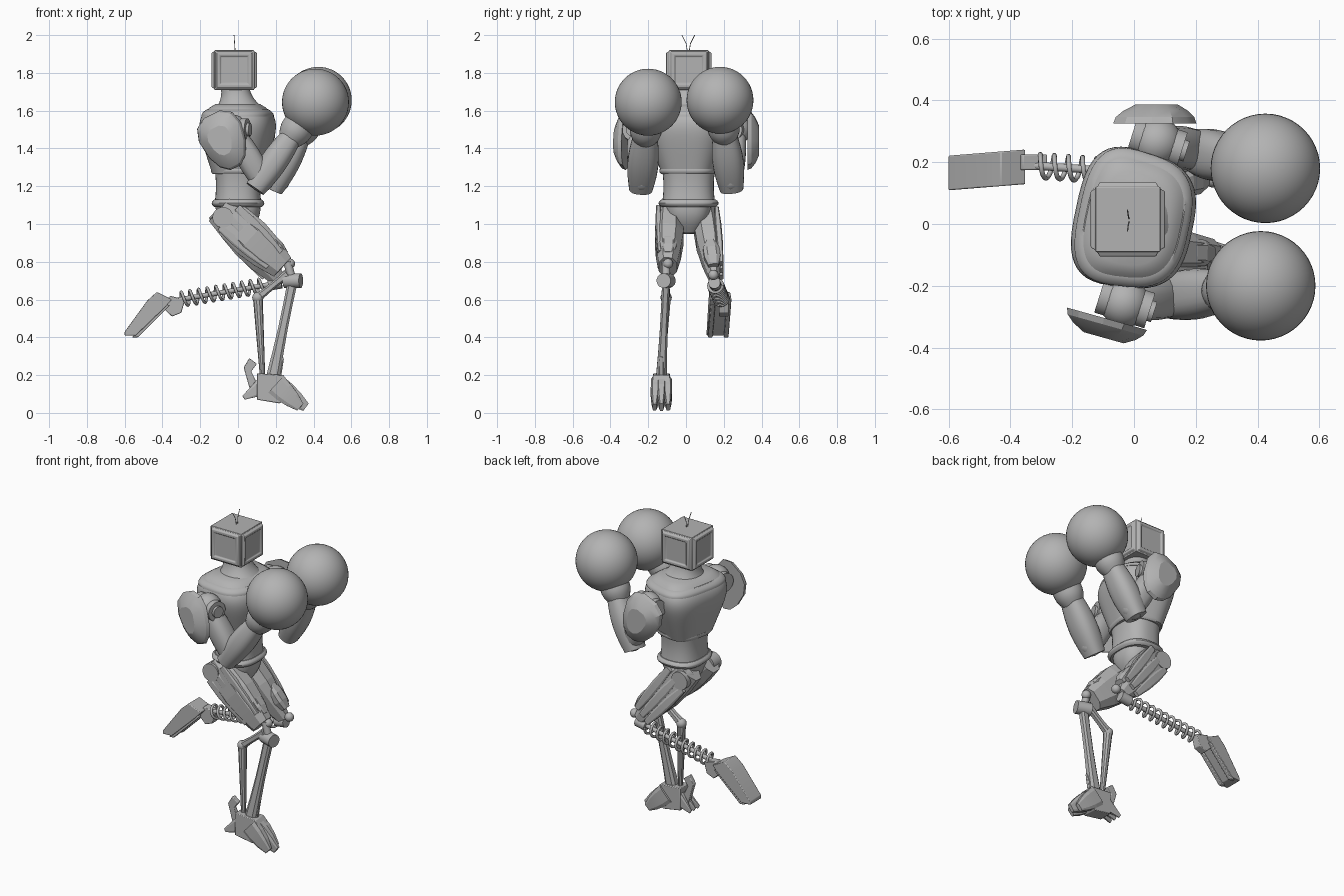
import bpy, bmesh, math
from mathutils import Vector, Matrix

cube = bpy.data.objects.get("Cube")
if cube:
    bpy.data.objects.remove(cube, do_unlink=True)

grey = (.45, .45, .45, 1)
material = bpy.data.materials.new("plain grey")
material.use_nodes = True
material.diffuse_color = grey
material.node_tree.nodes["Principled BSDF"].inputs["Base Color"].default_value = grey


def finish(name, bm, smooth_angle=35, bevel=0):
    """Turn a bmesh into a shaded object."""
    bmesh.ops.recalc_face_normals(bm, faces=bm.faces)
    mesh = bpy.data.meshes.new(name)
    bm.to_mesh(mesh)
    bm.free()
    mesh.materials.append(material)
    part = bpy.data.objects.new(name, mesh)
    bpy.context.collection.objects.link(part)
    if bevel:
        modifier = part.modifiers.new("bevel", "BEVEL")
        modifier.width, modifier.segments = bevel, 2
    bpy.ops.object.select_all(action="DESELECT")
    part.select_set(True)
    bpy.context.view_layer.objects.active = part
    bpy.ops.object.shade_smooth_by_angle(angle=math.radians(smooth_angle))


def taper(base, tip, bulge=0, wide=1):
    """Size rule: half height and half width at a fraction along a part."""
    def size(f):
        radius = base + (tip - base) * f + bulge * math.sin(math.pi * f)
        return radius, radius * wide
    return size


def loft(name, start, end, size, steps=1, sides=24, power=2, egg=0, turn=0, smooth_angle=35):
    """Skin superellipse rings along a straight axis, sized by a rule."""
    start, end = Vector(start), Vector(end)
    axis = (end - start).normalized()
    guide = Vector((1, 0, 0)) if abs(axis.y) > .8 else Vector((0, 1, 0))
    across = (guide - axis * guide.dot(axis)).normalized()
    upward = axis.cross(across)
    spin = Matrix.Rotation(math.radians(turn), 3, axis)
    bm, rings = bmesh.new(), []
    for step in range(steps + 1):
        height, width = size(step / steps)
        ring = []
        for i in range(sides):
            angle = math.tau * (i + .5) / sides
            u, v = (math.copysign(abs(w) ** (2 / power), w)
                    for w in (math.cos(angle), math.sin(angle)))
            offset = upward * height * v + across * width * u * (1 + egg * v)
            ring.append(bm.verts.new(start.lerp(end, step / steps) + spin @ offset))
        rings.append(ring)
    for low, high in zip(rings, rings[1:]):
        for i in range(sides):
            bm.faces.new((low[i - 1], low[i], high[i], high[i - 1]))
    bm.faces.new(rings[0])
    bm.faces.new(rings[-1])
    finish(name, bm, smooth_angle)


def rod(name, start, end, radius, sides=16):
    loft(name, start, end, taper(radius, radius), sides=sides)


def ball(name, centre, radius, segments=20):
    bm = bmesh.new()
    bmesh.ops.create_uvsphere(bm, u_segments=segments, v_segments=segments // 2,
                              radius=radius, matrix=Matrix.Translation(centre))
    finish(name, bm, 60)


def plate(name, outline, y, half_width, slant=0):
    """Extrude a side outline across y; slant drifts it sideways along x."""
    bm = bmesh.new()
    near, far = ([bm.verts.new((x, y + half + slant * (x - outline[0][0]), z)) for x, z in outline]
                 for half in (-half_width, half_width))
    bm.faces.new(near)
    bm.faces.new(far)
    for i in range(len(outline)):
        bm.faces.new((near[i - 1], near[i], far[i], far[i - 1]))
    finish(name, bm, 20, .004)


def tube(name, points, radius):
    curve = bpy.data.curves.new(name, "CURVE")
    curve.dimensions, curve.bevel_depth, curve.bevel_resolution = "3D", radius, 2
    curve.use_fill_caps = True
    spline = curve.splines.new("POLY")
    spline.points.add(len(points) - 1)
    for target, point in zip(spline.points, points):
        target.co = (*point, 1)
    curve.materials.append(material)
    bpy.context.collection.objects.link(bpy.data.objects.new(name, curve))


# Head: box with raised frames and shallow panels on its four sides
bm = bmesh.new()
bmesh.ops.create_cube(bm, size=.21, matrix=Matrix.Translation((-.02, .015, 1.815)))
walls = [f for f in bm.faces if abs(f.normal.z) < .5]
for inset, depth in ((.008, 0), (.012, .015), (.02, 0), (.01, -.008)):
    bmesh.ops.inset_individual(bm, faces=walls, thickness=inset, depth=depth)
finish("head", bm, 20, .006)
for side in (-1, 1):
    root = Vector((-.015, .012 + side * .004, 1.91))
    tube("antenna", [root + Vector((-.006 * f, side * .03 * f * f, .09 * f))
                     for f in (0, .5, 1)], .002)


# Torso: flared neck, twisted chest with collar, abdomen, belt and pelvis
def neck_size(f):
    radius = .075 + .07 * (1 - f) ** 2
    return radius, radius


def chest_size(f):
    shoulder = .13 * f ** 6
    return .13 + .11 * f - shoulder, .143 + .135 * f - shoulder


def spine(z):
    return 0, .014, z


twist = -12
loft("neck", (0, .012, 1.59), (-.015, .012, 1.72), neck_size, 8, 32, 2.2)
loft("chest", spine(1.27), spine(1.635), chest_size, 20, 48, 3, .08, twist)
loft("collar", spine(1.57), spine(1.605), taper(.18, .156, .008, 1.22), 4, 48, 3, .08, twist)
loft("chest_rim", spine(1.265), spine(1.29), taper(.13, .137, .004, 1.1), 4, 48, 2.8, turn=twist)
loft("abdomen", spine(1.1), spine(1.3), taper(.125, .125, -.008, 1.14), 8, 40, 2.5)
loft("belt", spine(1.09), spine(1.13), taper(.126, .126, .014, 1.14), 6, 40, 2.5)
loft("pelvis", (.01, .01, .95), spine(1.1), taper(.05, .12, .02, 1), 6, 32, 2.5)

# Arms: shoulder barrel, dished pad, upper arm, forearm and round glove
arms = (("right", -1, (-.03, -.255, 1.5), (.125, -.235, 1.235), (.41, -.2, 1.645),
         (-.075, -.31, 1.44), (-.28, -1, 0)),
        ("left", 1, (.075, .265, 1.5), (.21, .235, 1.235), (.425, .18, 1.655),
         (.08, .325, 1.44), (0, 1, 0)))
barrel = Vector((.95, -.3, 0))
for side, sign, *points in arms:
    shoulder, elbow, glove, pad, facing = map(Vector, points)
    outward = Vector((0, sign, 0))
    ball(side + "_shoulder", shoulder, .08, 24)
    rod(side + "_shoulder_barrel", shoulder - barrel * .085, shoulder + barrel * .085, .06, 24)
    rod(side + "_shoulder_cap", shoulder, shoulder + barrel * .1, .035)
    rod(side + "_shoulder_axle", shoulder - outward * .12, shoulder + outward * .06, .05)
    loft(side + "_shoulder_pad", pad, pad + facing.normalized() * .062,
         lambda f: tuple(r * (1 - .5 * f ** 2) for r in (.16, .122)),
         3, 12, 2.4, egg=-.22 * sign, turn=-25 * sign, smooth_angle=25)
    loft(side + "_upper_arm", shoulder, shoulder.lerp(elbow, 1.08), taper(.05, .058, .014), 6, 16, 2.6)
    ball(side + "_elbow", elbow, .066)
    loft(side + "_forearm", elbow.lerp(glove, -.12), elbow.lerp(glove, .55),
         taper(.055, .057, .016, 1.14), 8, 24, 2.5)
    loft(side + "_glove_cuff", elbow.lerp(glove, .5), elbow.lerp(glove, .7),
         taper(.06, .085, .01), 6)
    ball(side + "_glove", glove, .177, 48)

# Thighs: faceted, with long raised panels and a guard above the knee
legs = (("right", -1, (-.05, -.085, 1.035), (.205, -.095, .8), .072),
        ("left", 1, (-.045, .1, 1.03), (.185, .145, .74), .04))
rise = Vector((.66, 0, .75))
for side, sign, *points, tip in legs:
    hip, knee = map(Vector, points)
    outward = Vector((0, sign, 0))
    loft(side + "_thigh", hip.lerp(knee, -.18), hip.lerp(knee, 1.12),
         taper(.09, tip, .034, .7), 4, 8, 2.5, smooth_angle=5)
    for shift in (-.07, 0, .07):
        lift = outward * .062 + rise * shift
        loft(side + "_thigh_panel", hip + lift, hip.lerp(knee, .95) + outward * .045 + rise * shift * .7,
             taper(.02, .018, .012, .6), 3, 8, 4, smooth_angle=5)
    loft(side + "_knee_guard", hip.lerp(knee, .6) + rise * .07, hip.lerp(knee, 1.02) + rise * .06,
         taper(.02, .02, .014, 1.4), 3, 8, 3, smooth_angle=5)
    hip.x -= .03
    rod(side + "_hip_disc", hip, hip + outward * .075, .055, 20)
    ball(side + "_knee_ball", knee + Vector((.07, 0, -.01)), .027)

# Standing shin: hinge, link bar and two struts
hinge, pivot, ankle = Vector((.29, -.105, .7)), Vector((.105, -.105, .61)), Vector((.17, -.13, .19))
rod("knee_hinge", hinge - barrel * .045, hinge + barrel * .045, .039)
rod("knee_link", hinge, hinge + Vector((-.03, 0, .1)), .022)
loft("knee_bar", hinge + Vector((-.03, 0, .035)), pivot, taper(.024, .024, -.005), 3, 8, 3, smooth_angle=5)
ball("rear_pivot", pivot, .03)
loft("front_strut", hinge, ankle + Vector((.015, 0, 0)), taper(.028, .038, -.006, .8), 4, 8, 3, smooth_angle=5)
loft("rear_strut", pivot, ankle - Vector((.04, 0, 0)), taper(.026, .014), sides=10)

# Standing foot: ankle block, splayed toes, heel spurs and fins
plate("ankle_block", [(.1, .21), (.24, .2), (.3, .12), (.22, .05), (.1, .07)], ankle.y, .044)
for splay in (-1, 0, 1):
    reach = .19 - .03 * abs(splay)
    loft("toe", ankle + Vector((.03, splay * .03, -.04)), ankle + Vector((reach, splay * .036, -.16)),
         taper(.06, .025, .01, .45), 3, 8, 4, smooth_angle=5)
    loft("heel_spur", ankle + Vector((-.04, splay * .025, -.05)), ankle + Vector((-.14, splay * .04, -.11)),
         taper(.05, .012, 0, .35), 1, 8, 4, smooth_angle=5)
plate("heel_fin", [(.07, .1), (.03, .24), (.06, .29), (.1, .26), (.07, .22), (.11, .14)], ankle.y, .014)
plate("front_fin", [(.2, .18), (.245, .3), (.225, .17)], ankle.y, .01)

# Raised shin: rod with a coil spring around it
top, tail = Vector((.23, .15, .69)), Vector((-.34, .19, .595))
along = (tail - top).normalized()
across = along.cross(Vector((0, 0, 1))).normalized()
upward = along.cross(across)
rod("spring_core", top, tail, .013)
rod("spring_collar", top, top.lerp(tail, .12), .032)
turns, steps = 10, 20
coil = []
for i in range(turns * steps + 1):
    angle = math.tau * i / steps
    middle = top.lerp(tail, .14 + .8 * i / (turns * steps))
    coil.append(middle + (across * math.cos(angle) + upward * math.sin(angle)) * .038)
tube("coil_spring", coil, .008)

# Raised foot: bent slab with a narrow bracket and sole rails
plate("raised_ankle", [(-.28, .6), (-.36, .62), (-.4, .56), (-.35, .51), (-.3, .53)], .2, .025)
plate("raised_foot", [(-.35, .6), (-.43, .64), (-.48, .595), (-.6, .43), (-.6, .41),
                      (-.54, .41), (-.39, .555)], .185, .056, .08)
for side in (-1, 1):
    plate("sole_rail", [(-.36, .57), (-.53, .4), (-.56, .4), (-.4, .58)], .185 + side * .042, .012, .08)
